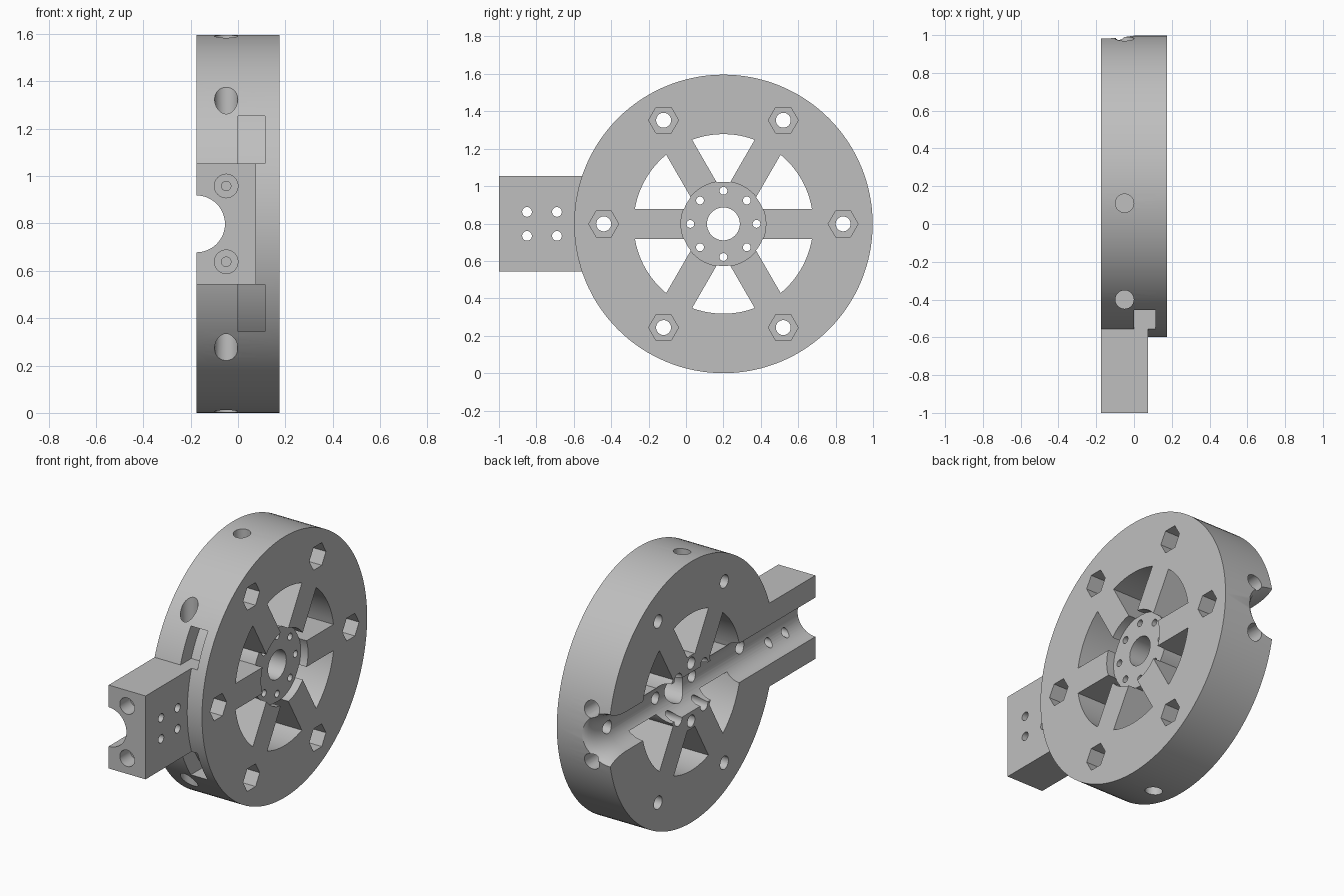
import bpy, bmesh, math
from math import sin, cos, asin, sqrt, radians, pi

cube = bpy.data.objects.get("Cube")
if cube:
    bpy.data.objects.remove(cube, do_unlink=True)

CY, CZ, R = 0.2, 0.798, 0.798      # wheel centre and radius
HALF = 0.175                       # half the wheel thickness

grey = bpy.data.materials.new("plain_grey")
grey.use_nodes = True
colour = (0.52, 0.52, 0.52, 1)
grey.diffuse_color = colour
grey.node_tree.nodes["Principled BSDF"].inputs["Base Color"].default_value = colour


def loft(name, rings):
    """Closed solid through matching rings of points."""
    bm = bmesh.new()
    loops = [[bm.verts.new(p) for p in ring] for ring in rings]
    n = len(loops[0])
    for a, b in zip(loops, loops[1:]):
        for i in range(n):
            j = (i + 1) % n
            bm.faces.new((a[i], a[j], b[j], b[i]))
    bm.faces.new(loops[0])
    bm.faces.new(loops[-1])
    bmesh.ops.recalc_face_normals(bm, faces=bm.faces)
    mesh = bpy.data.meshes.new(name)
    bm.to_mesh(mesh)
    bm.free()
    mesh.materials.append(grey)
    obj = bpy.data.objects.new(name, mesh)
    bpy.context.collection.objects.link(obj)
    return obj


def circle(r, n):
    return [(r * cos(2 * pi * i / n), r * sin(2 * pi * i / n)) for i in range(n)]


def prism_x(points, x0, x1):
    return loft("shape", [[(x, y, z) for y, z in points] for x in (x0, x1)])


def rod_x(y, z, r, x0, x1, n=24):
    return prism_x([(y + a, z + b) for a, b in circle(r, n)], x0, x1)


def rod_y(x, z, y_radius, n=24):
    return loft("shape", [[(x + a, y, z + b) for a, b in circle(r, n)]
                          for y, r in y_radius])


def rod_z(x, y, r, z0, z1, n=24):
    return loft("shape", [[(x + a, y + b, z) for a, b in circle(r, n)]
                          for z in (z0, z1)])


def combine(target, tool, operation="DIFFERENCE"):
    tool.hide_render = True
    mod = target.modifiers.new("cut", "BOOLEAN")
    mod.operation = operation
    mod.solver = "EXACT"
    mod.object = tool
    bpy.context.view_layer.objects.active = target
    bpy.ops.object.modifier_apply(modifier=mod.name)
    bpy.data.objects.remove(tool, do_unlink=True)


# Wheel disc
body = rod_x(CY, CZ, R, -HALF, HALF, 128)
body.name = "wheel_and_arm"

# Windows between the six spokes
inner, outer, spoke = 0.225, 0.48, 0.08
for k in range(6):
    mid = radians(30 + 60 * k)
    pts = []
    for r, way in ((inner, 1), (outer, -1)):
        half = radians(30) - asin(spoke / r)
        for i in range(13):
            a = mid + way * half * (i / 6 - 1)
            pts.append((CY + r * cos(a), CZ + r * sin(a)))
    combine(body, prism_x(pts, -0.3, 0.3))

# Rim slots above and below the arm
for side in (1, -1):
    heights = [0.255 + 0.2 * i / 10 for i in range(11)]
    pts = [(CY - sqrt(0.7 ** 2 - h * h), CZ + side * h) for h in heights]
    pts += [(-0.8, CZ + side * h) for h in (heights[-1], heights[0])]
    combine(body, prism_x(pts, 0.0, 0.115))

# Arm block
arm = prism_x([(y, CZ + z) for y, z in
               ((-1, -0.255), (-0.4, -0.255), (-0.4, 0.255), (-1, 0.255))],
              -HALF, 0.075)
combine(body, arm, "UNION")

# Half-round channel along the wheel, flared at the back rim
flare = [(0.82 + 0.18 * sin(t), 0.12 + 0.07 * (1 - cos(t)))
         for t in (radians(10 * i) for i in range(10))]
combine(body, rod_y(-HALF, CZ, [(-1.1, 0.12)] + flare + [(1.1, 0.19)], 48))

# Hub recess and centre bore
combine(body, rod_x(CY, CZ, 0.227, 0.125, 0.3, 64))
combine(body, rod_x(CY, CZ, 0.088, -0.3, 0.3, 40))

# Stepped hub screw holes
for k in range(8):
    a = radians(45 * k)
    y, z = CY + 0.177 * cos(a), CZ + 0.177 * sin(a)
    combine(body, rod_x(y, z, 0.021, -0.3, 0.3))
    combine(body, rod_x(y, z, 0.036, -0.3, 0.03))

# Rim bolt holes with hexagonal nut pockets
for k in range(6):
    a = radians(60 * k)
    y, z = CY + 0.64 * cos(a), CZ + 0.64 * sin(a)
    combine(body, rod_x(y, z, 0.04, -0.3, 0.3))
    combine(body, rod_x(y, z, 0.08, 0.075, 0.3, 6))

# Arm mounting holes
for y in (-0.85, -0.69):
    for side in (1, -1):
        combine(body, rod_x(y, CZ + side * 0.064, 0.026, -0.3, 0.3))

# Lengthwise bolt holes and blind rim holes
for side in (1, -1):
    z = CZ + side * 0.16
    combine(body, rod_y(-0.05, z, [(-1.1, 0.05), (-0.9, 0.05)]))
    combine(body, rod_y(-0.05, z, [(-1.1, 0.02), (-0.5, 0.02)]))
    combine(body, rod_y(-0.05, z, [(0.85, 0.05), (1.1, 0.05)]))
    for y, depth in ((0.11, 0.66), (-0.4, 0.4)):
        ends = sorted((CZ + side * depth, CZ + side * 0.9))
        combine(body, rod_z(-0.05, y, 0.049, *ends))

# Smooth curved walls, crisp edges
bpy.ops.object.select_all(action="DESELECT")
body.select_set(True)
bpy.context.view_layer.objects.active = body
bpy.ops.object.shade_smooth_by_angle(angle=radians(30))
